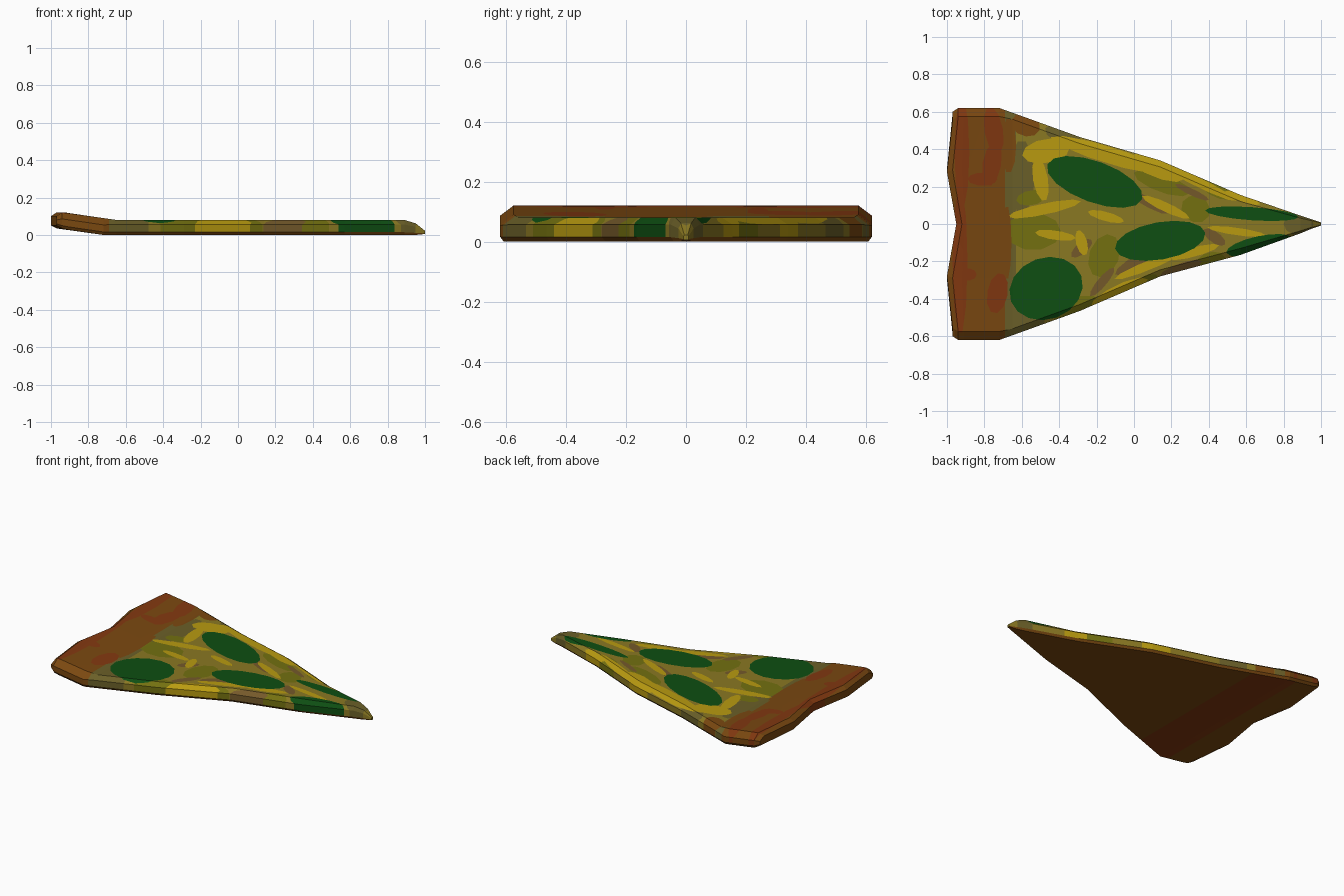
import bpy, bmesh
from math import cos, sin, pi, radians
from mathutils import Vector

cube = bpy.data.objects.get("Cube")
if cube:
    bpy.data.objects.remove(cube, do_unlink=True)


def linear(hex_code):
    """Turn a hex colour into linear RGBA."""
    channels = [int(hex_code[i:i + 2], 16) / 255 for i in (0, 2, 4)]
    return [c / 12.92 if c < 0.04 else ((c + 0.055) / 1.055) ** 2.4 for c in channels] + [1.0]


COLOURS = {
    "melted_cheese": "8A7822",
    "yellow_cheese": "B89A10",
    "green_pepper": "0E4E12",
    "herb_olive": "737010",
    "toasted_tan": "74592A",
    "dull_olive": "6A5F28",
    "crust_brown": "7A4810",
    "crust_red": "823810",
}
NAMES = list(COLOURS)

mesh = bpy.data.meshes.new("pizza_slice")
slice_obj = bpy.data.objects.new("pizza_slice", mesh)
bpy.context.collection.objects.link(slice_obj)
for name, code in COLOURS.items():
    mat = bpy.data.materials.new(name)
    mat.use_nodes = True
    mat.diffuse_color = linear(code)
    mat.node_tree.nodes["Principled BSDF"].inputs["Base Color"].default_value = linear(code)
    mat.roughness = 0.8
    mesh.materials.append(mat)

bm = bmesh.new()

# Slice body: rings lofted from the crust to the tip
# (x, left half width, right half width, bottom z, top z, scallop amount)
STATIONS = [
    (-1.0, 0.6, 0.6, 0.05, 0.1, 1),
    (-0.97, 0.62, 0.62, 0.035, 0.12, 1),
    (-0.92, 0.62, 0.62, 0.028, 0.117, 0.3),
    (-0.72, 0.62, 0.62, 0, 0.09, 0),
    (-0.65, 0.595, 0.595, 0, 0.08, 0),
    (-0.29, 0.465, 0.465, 0, 0.08, 0),
    (0.14, 0.34, 0.28, 0, 0.08, 0),
    (0.57, 0.155, 0.165, 0, 0.08, 0),
    (0.89, 0.045, 0.05, 0, 0.08, 0),
    (0.95, 0.025, 0.025, 0, 0.062, 0),
    (1.0, 0.008, 0.008, 0.005, 0.022, 0),
]
ACROSS = (-1, -0.5, 0, 0.5, 1)


def ring(x, left, right, low, high, scallop):
    """One closed cross-section with chamfered long edges."""
    tall = high - low
    wide = min(0.035 + 0.01 * (x < -0.7), 0.3 * left)
    under = min(0.012, 0.2 * left)
    drop, lift = (0.4 if x < -0.7 else 0.3) * tall, 0.18 * tall
    points = []

    def add(t, inset, z):
        y = t * ((left if t > 0 else right) - inset)
        push = 0.05 * (1 - abs(t) * 2) if abs(t) < 0.5 else 0.06 * (abs(t) - 0.5)
        points.append(bm.verts.new((x + scallop * push, y, z)))

    for t in ACROSS:
        add(t, under, low)
    add(1, 0, low + lift)
    add(1, 0, high - drop)
    for t in reversed(ACROSS):
        add(t, wide, high)
    add(-1, 0, high - drop)
    add(-1, 0, low + lift)
    return points


rings = [ring(*s) for s in STATIONS]
count = len(rings[0])
for a, b in zip(rings, rings[1:]):
    for i in range(count):
        j = (i + 1) % count
        bm.faces.new((a[i], a[j], b[j], b[i]))

# End caps, filled as strips between bottom and top
for end in (rings[0], rings[-1]):
    n = len(ACROSS)
    top = end[n + 2:2 * n + 2][::-1]
    for i in range(n - 1):
        bm.faces.new((end[i], end[i + 1], top[i + 1], top[i]))
    bm.faces.new((end[n - 1], end[n], end[n + 1], top[-1]))
    bm.faces.new((end[0], top[0], end[-2], end[-1]))
bmesh.ops.recalc_face_normals(bm, faces=bm.faces[:])


def upper(face):
    return face.normal.z > -0.25


def lower(face):
    return face.normal.z < -0.8


def cut_patch(colour, outline, allowed):
    """Cut a convex outline straight down into the skin and colour its inside."""
    xs, ys = [p.x for p in outline], [p.y for p in outline]
    faces = []
    for f in bm.faces:
        fx, fy = [v.co.x for v in f.verts], [v.co.y for v in f.verts]
        if (allowed(f) and max(fx) > min(xs) and min(fx) < max(xs)
                and max(fy) > min(ys) and min(fy) < max(ys)):
            faces.append(f)
    for p, q in zip(outline, outline[1:] + outline[:1]):
        if not faces:
            return
        outward = Vector((q.y - p.y, p.x - q.x, 0)).normalized()
        geom = faces + list({e for f in faces for e in f.edges}) + list({v for f in faces for v in f.verts})
        cut = bmesh.ops.bisect_plane(bm, geom=geom, dist=1e-5, plane_co=p, plane_no=outward)
        faces = [f for f in cut["geom"] if isinstance(f, bmesh.types.BMFace)
                 and (f.calc_center_median() - p).dot(outward) < 0]
    for f in faces:
        f.material_index = NAMES.index(colour)


def paint(colour, blobs, sides=10, allowed=upper):
    """Oval patches: x, y, x radius, y radius, turn in degrees."""
    for x, y, rx, ry, turn in blobs:
        c, s = cos(radians(turn)), sin(radians(turn))
        outline = []
        for k in range(sides):
            u, v = rx * cos(2 * pi * k / sides), ry * sin(2 * pi * k / sides)
            outline.append(Vector((x + u * c - v * s, y + u * s + v * c, 0)))
        cut_patch(colour, outline, allowed)


def band(colour, x0, x1, allowed=upper):
    """Straight strip across the whole width."""
    cut_patch(colour, [Vector(p) for p in ((x0, -1, 0), (x1, -1, 0), (x1, 1, 0), (x0, 1, 0))], allowed)


# Underside and its rim
for f in bm.faces:
    if not upper(f):
        f.material_index = NAMES.index("crust_brown")
band("crust_red", -0.78, -0.5, lower)

# Cheese tones
band("dull_olive", -0.7, -0.63)
paint("dull_olive", [(-0.6, 0.25, 0.07, 0.2, 0), (-0.6, -0.5, 0.13, 0.1, -20),
                     (-0.38, 0.48, 0.1, 0.05, -18), (0.88, 0, 0.08, 0.06, 0)])
paint("herb_olive", [(-0.54, -0.04, 0.15, 0.1, 0), (-0.3, -0.46, 0.13, 0.07, 20),
                     (0.15, 0.22, 0.16, 0.05, -20), (0.41, -0.2, 0.08, 0.05, 15),
                     (0.33, 0.08, 0.08, 0.07, -30), (-0.16, -0.17, 0.08, 0.12, -20),
                     (0.08, -0.31, 0.06, 0.04, 20), (0.45, 0.19, 0.1, 0.05, -24),
                     (-0.55, 0.14, 0.08, 0.04, 10)])
paint("toasted_tan", [(0.05, 0.13, 0.15, 0.025, -30), (-0.17, -0.31, 0.1, 0.025, 50),
                      (0.02, -0.2, 0.14, 0.035, 30), (0.43, -0.07, 0.07, 0.03, -35),
                      (0.25, -0.24, 0.12, 0.03, 20), (0.31, 0.17, 0.1, 0.018, -25),
                      (-0.28, -0.13, 0.07, 0.03, 40)])
paint("yellow_cheese", [(-0.47, 0.39, 0.13, 0.065, 10), (-0.14, 0.37, 0.32, 0.045, -17),
                        (0.12, 0.3, 0.16, 0.05, -22), (0.35, 0.22, 0.22, 0.025, -26),
                        (-0.48, 0.08, 0.2, 0.03, 12), (-0.5, 0.24, 0.04, 0.12, 10)])
paint("yellow_cheese", [(-0.42, -0.06, 0.11, 0.025, -8), (-0.28, -0.1, 0.03, 0.07, 15),
                        (-0.08, -0.37, 0.17, 0.045, 26), (0.08, -0.22, 0.2, 0.025, 22),
                        (0.32, -0.15, 0.14, 0.025, 15), (0.17, 0.09, 0.14, 0.025, -25),
                        (0.55, -0.04, 0.16, 0.02, -8), (-0.15, 0.04, 0.1, 0.025, -15),
                        (0.58, 0.14, 0.1, 0.02, -20)])

# Pepper pieces
paint("green_pepper", [(-0.21, 0.225, 0.27, 0.11, -20), (0.14, -0.09, 0.245, 0.1, 10),
                       (-0.47, -0.345, 0.2, 0.165, 20), (0.63, 0.055, 0.25, 0.035, -4),
                       (0.67, -0.115, 0.18, 0.05, 12)], sides=16)

# Crust
band("crust_brown", -1.1, -0.69)
paint("crust_brown", [(-0.68, -0.1, 0.025, 0.2, 0), (-0.67, 0.42, 0.04, 0.15, 0),
                      (-0.58, 0.53, 0.08, 0.06, -20)])
paint("crust_red", [(-0.92, 0.38, 0.04, 0.3, 0), (-0.93, -0.2, 0.04, 0.4, 0),
                    (-0.75, 0.5, 0.05, 0.13, 10), (-0.76, 0.32, 0.05, 0.12, -10),
                    (-0.81, 0.24, 0.08, 0.035, 0), (-0.73, -0.37, 0.055, 0.11, -10),
                    (-0.9, -0.27, 0.06, 0.035, 0)])

bm.to_mesh(mesh)
bm.free()
